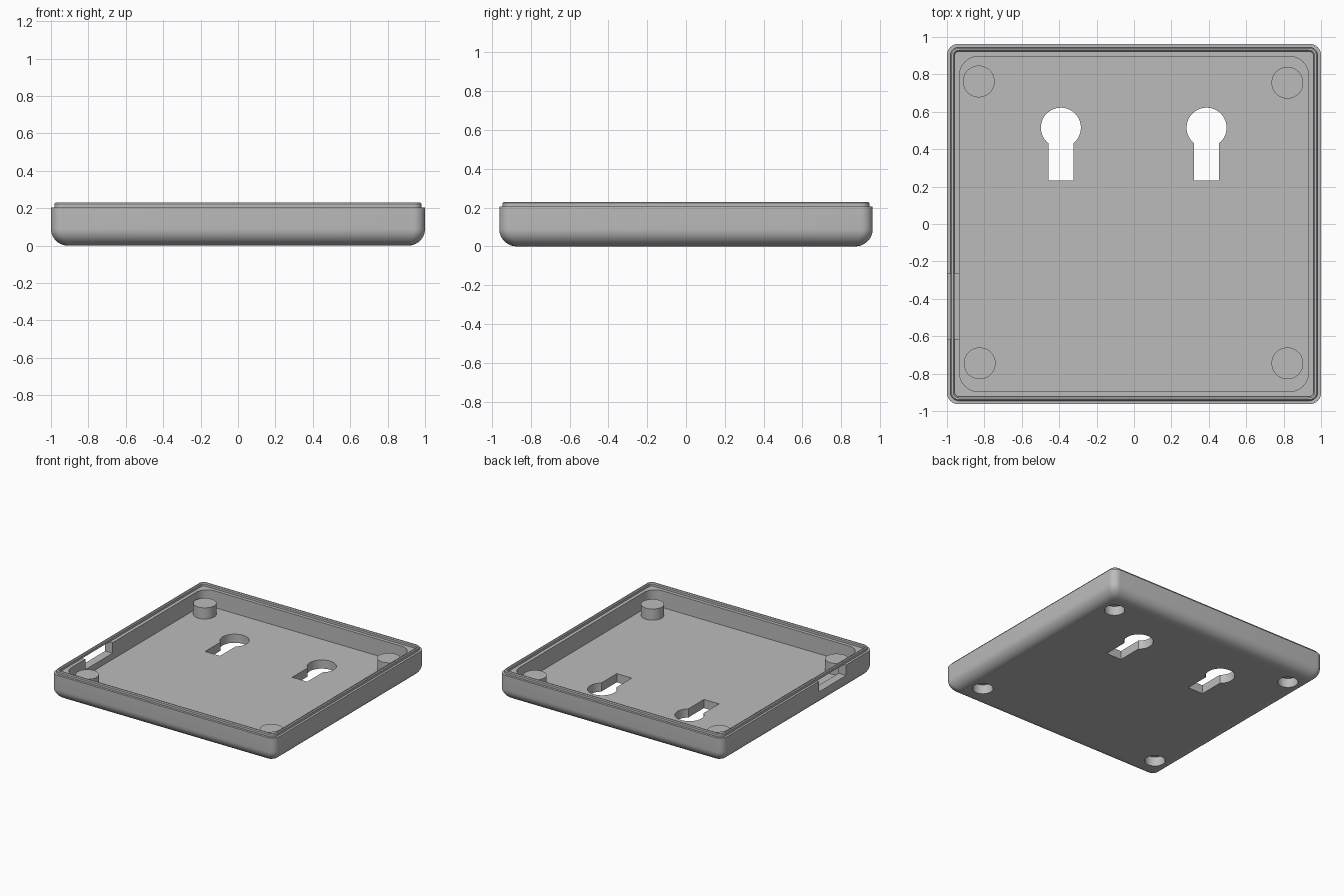
import bpy, bmesh, math

cube = bpy.data.objects.get("Cube")
if cube:
    bpy.data.objects.remove(cube, do_unlink=True)

HX, HY = 1.0, 0.963            # outer half sizes
RIM, TOP, FLOOR = 0.205, 0.23, 0.07
FILLET = 0.09

grey = bpy.data.materials.new("plain_grey")
grey.use_nodes = True
grey.diffuse_color = (0.5, 0.5, 0.5, 1)
grey.node_tree.nodes["Principled BSDF"].inputs["Base Color"].default_value = (0.5, 0.5, 0.5, 1)


def rounded_rect(inset, radius, steps=8):
    """Outline of a rounded rectangle, counter-clockwise."""
    pts = []
    for q, (sx, sy) in enumerate([(1, 1), (-1, 1), (-1, -1), (1, -1)]):
        cx, cy = sx * (HX - inset - radius), sy * (HY - inset - radius)
        for i in range(steps + 1):
            a = math.pi / 2 * (q + i / steps)
            pts.append((cx + radius * math.cos(a), cy + radius * math.sin(a)))
    return pts


def loft(name, rings, closed=False):
    """Skin a stack of (outline, height) rings; cap the ends or join them."""
    bm = bmesh.new()
    loops = [[bm.verts.new((x, y, z)) for x, y in pts] for pts, z in rings]
    pairs = list(zip(loops, loops[1:]))
    if closed:
        pairs.append((loops[-1], loops[0]))
    else:
        bm.faces.new(loops[0][::-1])
        bm.faces.new(loops[-1])
    for a, b in pairs:
        n = len(a)
        for i in range(n):
            j = (i + 1) % n
            bm.faces.new((a[i], a[j], b[j], b[i]))
    bmesh.ops.recalc_face_normals(bm, faces=bm.faces)
    mesh = bpy.data.meshes.new(name)
    bm.to_mesh(mesh)
    bm.free()
    mesh.materials.append(grey)
    obj = bpy.data.objects.new(name, mesh)
    bpy.context.collection.objects.link(obj)
    return obj


def prism(name, pts, z0, z1):
    return loft(name, [(pts, z0), (pts, z1)])


def arc(x, y, r, start=0.0, sweep=2 * math.pi, steps=40):
    return [(x + r * math.cos(start + sweep * i / steps),
             y + r * math.sin(start + sweep * i / steps)) for i in range(steps)]


def combine(target, tool, operation):
    """Apply a boolean and discard the tool."""
    mod = target.modifiers.new("boolean", "BOOLEAN")
    mod.operation, mod.solver, mod.object = operation, "EXACT", tool
    bpy.context.view_layer.objects.active = target
    bpy.ops.object.modifier_apply(modifier=mod.name)
    bpy.data.objects.remove(tool, do_unlink=True)


# Tray: rounded underside, straight walls, ledge and cavity
rings = []
for i in range(11):
    a = math.pi / 2 * i / 10
    inset = FILLET * (1 - math.sin(a))
    rings.append((rounded_rect(inset, 0.06 - inset / 3), FILLET * (1 - math.cos(a))))
rings += [(rounded_rect(0, 0.06), RIM),
          (rounded_rect(0.067, 0.1), RIM),
          (rounded_rect(0.067, 0.1), FLOOR)]
tray = loft("tray", rings)

# Corner bosses with round pockets underneath
corners = [(-0.83, 0.762), (0.82, 0.755), (-0.825, -0.745), (0.82, -0.745)]
for x, y in corners:
    combine(tray, prism("boss", arc(x, y, 0.085), 0.04, 0.16), "UNION")
for x, y in corners:
    combine(tray, prism("pocket", arc(x, y, 0.075), -0.1, 0.075), "DIFFERENCE")

# Keyhole slots through the floor
SLOT, HEAD = 0.067, 0.107
half = math.asin(SLOT / HEAD)
for x in (-0.391, 0.388):
    outline = arc(x, 0.515, HEAD, -math.pi / 2 + half, 2 * math.pi - 2 * half)
    outline += [(x - SLOT, 0.515 - HEAD * math.cos(half)), (x - SLOT, 0.233), (x + SLOT, 0.233)]
    combine(tray, prism("keyhole", outline, -0.1, 0.15), "DIFFERENCE")

# Cable opening in the side wall, under the lip
opening = [(-1.1, -0.615), (-0.9, -0.615), (-0.9, -0.267), (-1.1, -0.267)]
combine(tray, prism("opening", opening, 0.12, 0.3), "DIFFERENCE")

# Thin raised lip with softened top edges
lip = loft("lip", [(rounded_rect(0.018, 0.045), RIM),
                   (rounded_rect(0.018, 0.045), TOP - 0.007),
                   (rounded_rect(0.024, 0.04), TOP),
                   (rounded_rect(0.034, 0.03), TOP),
                   (rounded_rect(0.04, 0.025), TOP - 0.007),
                   (rounded_rect(0.04, 0.025), RIM)], closed=True)

for obj in (tray, lip):
    bpy.ops.object.select_all(action="DESELECT")
    obj.select_set(True)
    bpy.context.view_layer.objects.active = obj
    bpy.ops.object.shade_smooth_by_angle(angle=math.radians(30))
